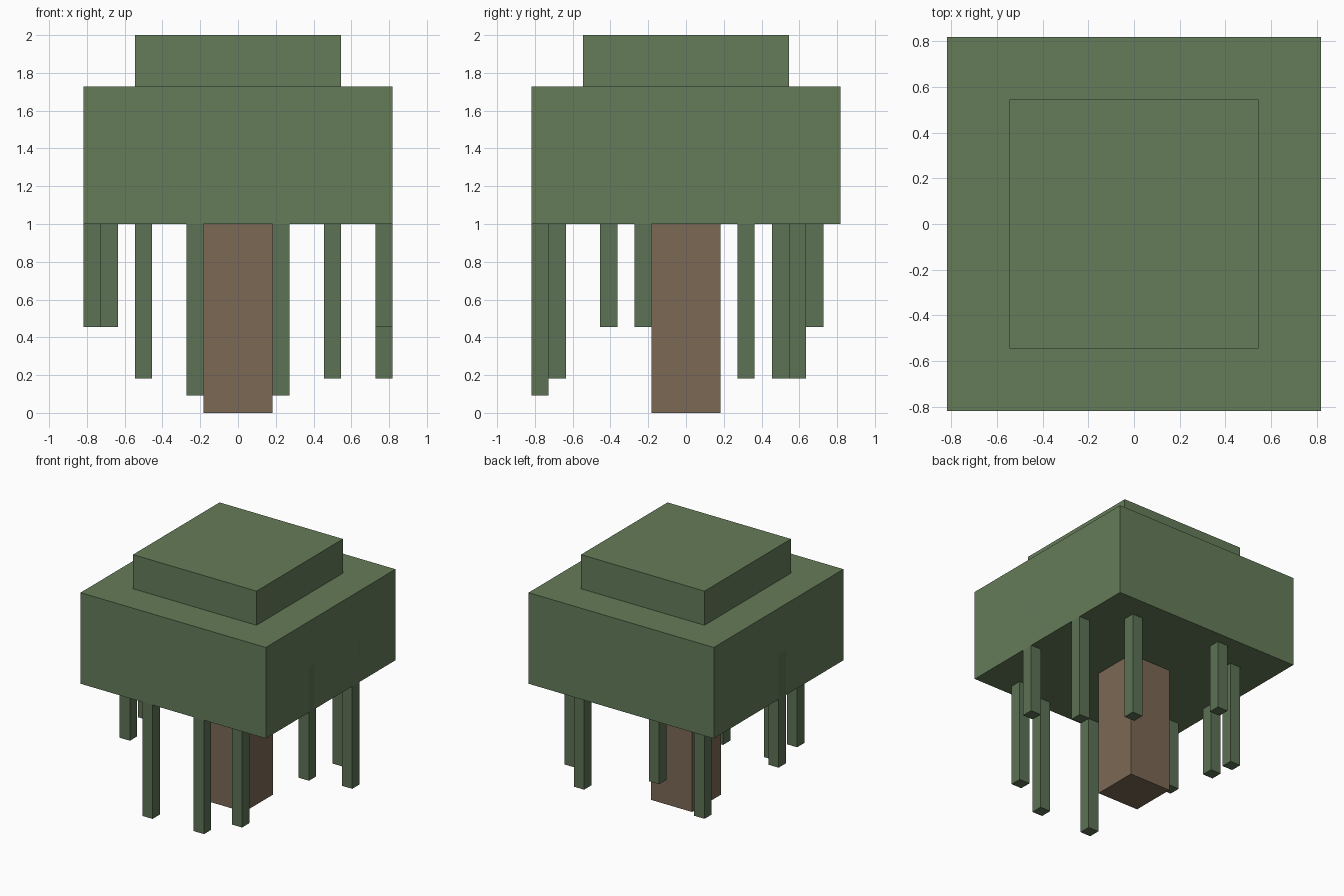
import bpy

if "Cube" in bpy.data.objects:
    bpy.data.objects.remove(bpy.data.objects["Cube"])

U = 1 / 11  # one block unit


def material(name, rgb):
    m = bpy.data.materials.new(name)
    m.diffuse_color = (*rgb, 1)
    m.use_nodes = True
    m.node_tree.nodes["Principled BSDF"].inputs["Base Color"].default_value = m.diffuse_color
    return m


def box(name, lo, hi, mat):
    """Box between two corners given in block units."""
    bpy.ops.mesh.primitive_cube_add(size=1)
    ob = bpy.context.object
    ob.name = name
    ob.location = [(a + b) / 2 * U for a, b in zip(lo, hi)]
    ob.scale = [(b - a) * U for a, b in zip(lo, hi)]
    bpy.ops.object.transform_apply(location=True, rotation=False, scale=True)
    ob.data.materials.append(mat)
    return ob


leaf = material("leaf_green", (0.13, 0.20, 0.10))
vine = material("vine_green", (0.11, 0.17, 0.09))
bark = material("bark_brown", (0.20, 0.14, 0.09))

# Trunk and two-tier canopy
box("trunk", (-2, -2, 0), (2, 2, 11), bark)
box("canopy", (-9, -9, 11), (9, 9, 19), leaf)
box("canopy_top", (-6, -6, 19), (6, 6, 22), leaf)

# Hanging vines: x, y of the low corner and bottom height
vines = [
    (-3, -9, 1), (2, -9, 1),
    (5, -8, 2), (8, 3, 2), (5, 6, 2), (-6, 5, 2),
    (8, -3, 5), (-3, 7, 5), (-9, -1, 5), (-8, -5, 5),
]
for i, (x, y, z) in enumerate(vines, 1):
    box(f"hanging_vine_{i}", (x, y, z), (x + 1, y + 1, 15), vine)
